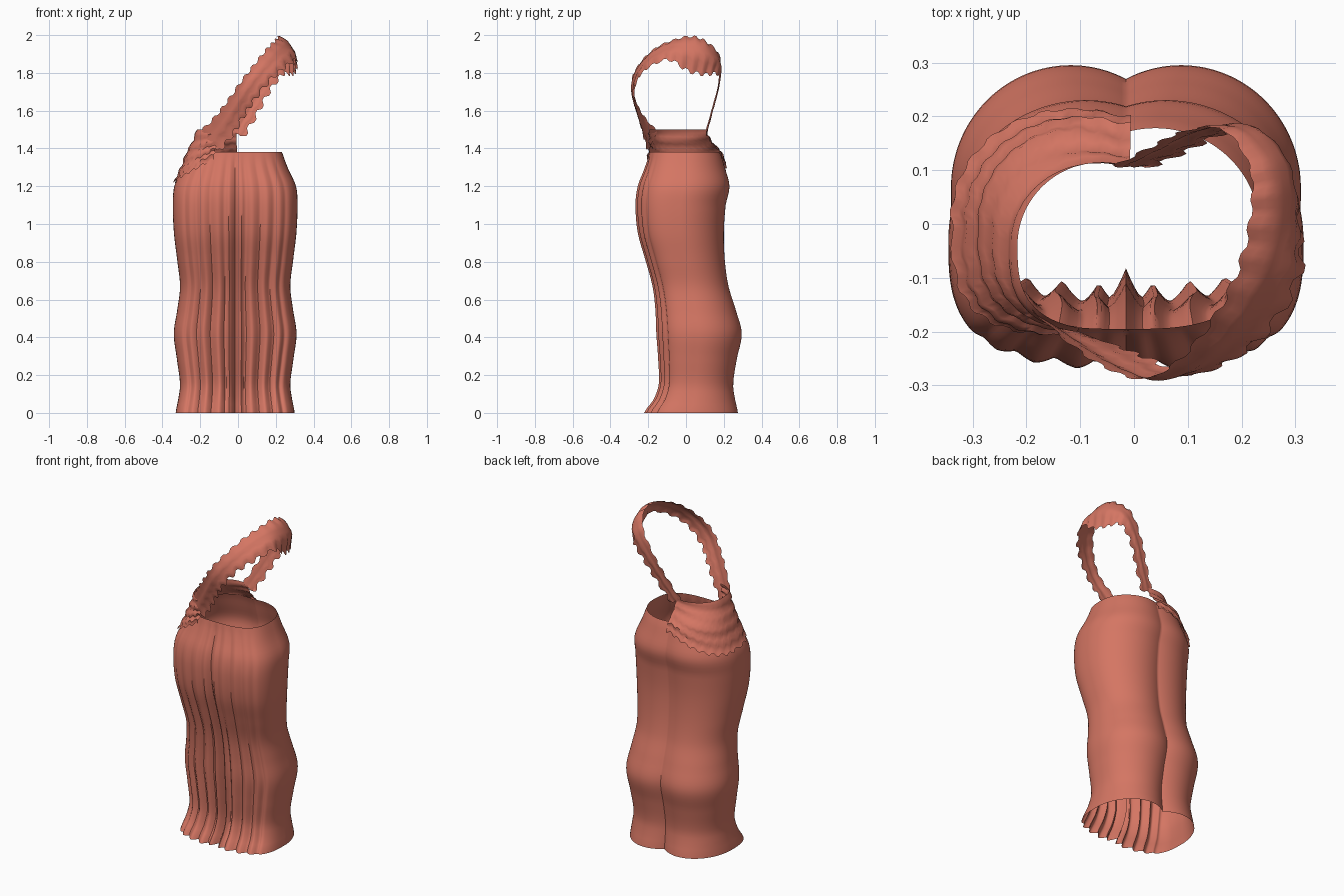
import bpy, math
from mathutils import Vector

if "Cube" in bpy.data.objects:
    bpy.data.objects.remove(bpy.data.objects["Cube"])

cloth = bpy.data.materials.new("terracotta cloth")
cloth.diffuse_color = (0.66, 0.18, 0.125, 1)
cloth.use_nodes = True
cloth.node_tree.nodes["Principled BSDF"].inputs["Base Color"].default_value = cloth.diffuse_color
CX = -0.015

# height, half width, front y, back y
PROFILE = [
    (0.00, .315, -.225, .275), (0.07, .302, -.175, .260), (0.15, .292, -.147, .250),
    (0.28, .308, -.150, .268), (0.42, .325, -.160, .295), (0.55, .306, -.165, .262),
    (0.67, .292, -.180, .225), (0.80, .306, -.215, .206), (0.95, .324, -.257, .200),
    (1.10, .330, -.270, .210), (1.20, .322, -.258, .230), (1.30, .278, -.220, .205),
    (1.38, .248, -.195, .178), (1.44, .215, -.190, .125), (1.50, .195, -.190, .100)]
# pleat position across the front, depth factor, width
PLEATS = [(0, 1.7, .13), (.17, 1, .11), (-.17, 1, .11), (.40, 1, .13),
          (-.40, 1, .13), (.62, .8, .12), (-.62, .8, .12), (-.80, .5, .08), (.80, .5, .08)]


def catmull(rows, k):
    """Smooth interpolation of a list of tuples at fractional index k."""
    i = min(int(k), len(rows) - 2)
    f = k - i
    p = [rows[max(0, min(len(rows) - 1, i + j))] for j in (-1, 0, 1, 2)]
    return [.5 * (2 * b + (c - a) * f + (2 * a - 5 * b + 4 * c - d) * f * f
                  + (3 * b - a - 3 * c + d) * f ** 3) for a, b, c, d in zip(*p)]


def at_height(z):
    for i in range(len(PROFILE) - 1):
        z0, z1 = PROFILE[i][0], PROFILE[i + 1][0]
        if z <= z1 + 1e-6:
            return catmull(PROFILE, i + (z - z0) / (z1 - z0))[1:]


def surface(t, z, grow=0.0, pleated=True):
    """Point on the wrapped body at angle t and height z."""
    a, yf, yb = at_height(z)
    yc, b = (yf + yb) / 2, (yb - yf) / 2
    u = math.cos(t)
    if math.sin(t) >= 0:                      # two rounded lobes at the back
        c = .36 - .14 * min(1, z / 1.3)
        y = yc + (b + grow) * math.sqrt(max(0, 1 - (max(0, abs(u) - c) / (1 - c)) ** 2)
                                        if abs(u) > c else 1 - ((abs(u) - c) / (1 - c)) ** 2)
    else:                                     # flatter pleated front
        y = yc - (b + grow) * max(0, 1 - abs(u) ** 3) ** (1 / 3)
        if pleated:
            depth = .04 * max(0, 1 - z / 1.36) ** .5
            y += max(depth * k * max(0, 1 - abs(u - p) / w) ** 1.5 for p, k, w in PLEATS)
    return Vector((CX + (a + grow) * u, y, z))


def grid(name, rows, closed=False, angle=50):
    n = len(rows[0])
    verts = [v for r in rows for v in r]
    faces = []
    for i in range(len(rows) - 1):
        for j in range(n if closed else n - 1):
            k = (j + 1) % n
            faces.append((i * n + j, i * n + k, (i + 1) * n + k, (i + 1) * n + j))
    me = bpy.data.meshes.new(name)
    me.from_pydata(verts, [], faces)
    me.materials.append(cloth)
    ob = bpy.data.objects.new(name, me)
    bpy.context.collection.objects.link(ob)
    bpy.ops.object.select_all(action='DESELECT')
    ob.select_set(True)
    bpy.context.view_layer.objects.active = ob
    bpy.ops.object.shade_smooth_by_angle(angle=math.radians(angle))
    return ob


# long pleated skirt, open at both ends
N = 240
grid("skirt", [[surface(2 * math.pi * j / N, 1.38 * i / 60) for j in range(N)]
               for i in range(61)], closed=True)

# folded waist wrap from the back centre round the left side to the front
wrap = []
COLS, LAYERS = 60, 14
for i in range(COLS + 1):
    t = math.radians(88 + 157 * i / COLS)
    low = 1.385 - .16 * abs(math.cos(t)) ** 1.5 - (.06 if math.sin(t) > 0 else 0) * math.sin(t)
    low += .012 * (i // 2 % 2)
    col = []
    for j in range(LAYERS + 1):
        z = low + (1.5 - low) * j / LAYERS
        ripple = .005 * math.sin(j * 1.9 + i * .07)
        col.append(surface(t, z, .010 + ripple, False))
    wrap.append(col)
grid("waist_wrap", wrap)

# shoulder sash: upper edge xyz, lower edge xyz, outward bulge
SASH = [
    (-.20, -.15, 1.49, -.10, -.20, 1.385, .015),
    (-.12, -.22, 1.57, -.03, -.225, 1.47, .012),
    (-.05, -.265, 1.66, .03, -.25, 1.57, .010),
    (.02, -.285, 1.76, .09, -.275, 1.66, .008),
    (.09, -.245, 1.85, .17, -.26, 1.76, .010),
    (.155, -.165, 1.93, .25, -.20, 1.83, .012),
    (.20, -.07, 1.975, .31, -.09, 1.87, .020),
    (.22, .03, 1.995, .305, .01, 1.81, .040),
    (.215, .11, 1.965, .28, .10, 1.79, .040),
    (.165, .175, 1.89, .235, .165, 1.79, .018),
    (.09, .170, 1.75, .165, .165, 1.70, .006),
    (.03, .140, 1.63, .10, .135, 1.58, .004),
    (-.04, .105, 1.50, .03, .105, 1.46, .003)]
STEPS, ACROSS = 84, 8
sash = []
for i in range(STEPS + 1):
    r = catmull(SASH, (len(SASH) - 1) * i / STEPS)
    a, b = Vector(r[:3]), Vector(r[3:6])
    rag = .010 * (1 if i // 2 % 2 else -1)    # stepped, ragged edges
    d = (b - a).normalized()
    a, b = a - d * rag * .6, b + d * rag
    out = ((a + b) / 2 - Vector((.05, -.03, 1.72))).normalized()
    row = []
    for j in range(ACROSS + 1):
        f = j / ACROSS
        fold = .003 * math.sin(f * 14 + i * .1)
        row.append(a.lerp(b, f) + out * (r[6] * math.sin(math.pi * f) + fold))
    sash.append(row)
grid("shoulder_sash", sash)
